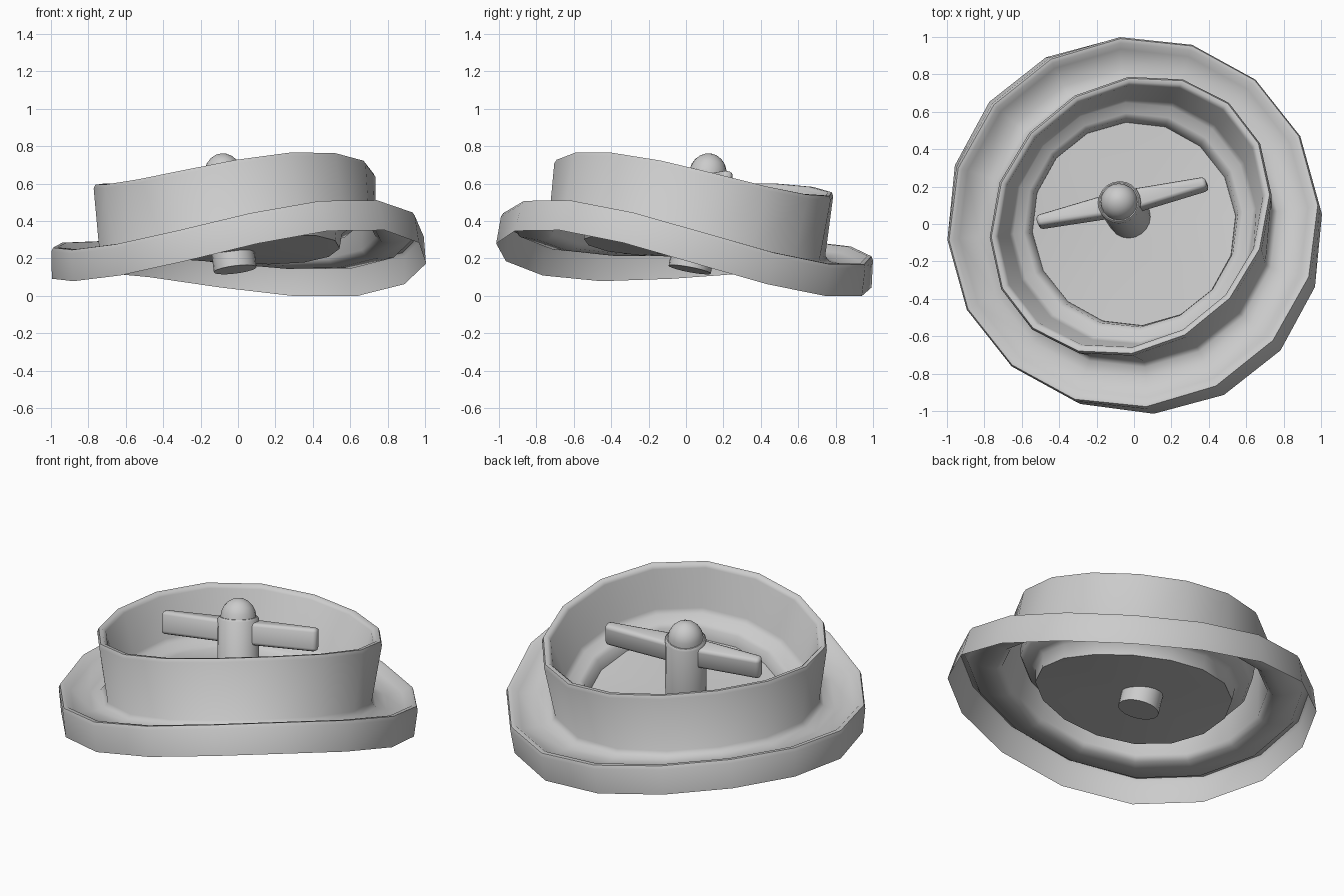
import bpy, bmesh, math
from mathutils import Vector

if "Cube" in bpy.data.objects:
    bpy.data.objects.remove(bpy.data.objects["Cube"])

SIDES = 16
PHASE = math.radians(4.7)
S = math.sqrt(0.5)


def warp(x, y, z):
    """Tilt and saddle-bend along the diagonal, heights follow the bent normal."""
    u, v = (x - y) * S, (x + y) * S
    dz = 0.115 * u - 0.045 * v + 0.093 * (u * u - v * v) - 0.003
    lean = z - 0.25
    u, v = u - (0.115 + 0.186 * u) * lean, v + (0.045 + 0.186 * v) * lean
    return Vector(((u + v) * S, (v - u) * S, z + dz))


def finish(bm, name, angle=40):
    bmesh.ops.recalc_face_normals(bm, faces=bm.faces)
    me = bpy.data.meshes.new(name)
    bm.to_mesh(me)
    bm.free()
    ob = bpy.data.objects.new(name, me)
    bpy.context.collection.objects.link(ob)
    bpy.ops.object.select_all(action='DESELECT')
    ob.select_set(True)
    bpy.context.view_layer.objects.active = ob
    bpy.ops.object.shade_smooth_by_angle(angle=math.radians(angle))
    return ob


def lathe(name, profile, fn, sides, phase=0.0, caps=(False, False), angle=40):
    """Revolve (radius, height) points, each passed through fn."""
    bm = bmesh.new()
    rings = []
    for r, z in profile:
        angs = [phase + 2 * math.pi * i / sides for i in range(sides)]
        rings.append([bm.verts.new(fn(r * math.cos(a), r * math.sin(a), z)) for a in angs])
    for a, b in zip(rings, rings[1:]):
        for i in range(sides):
            j = (i + 1) % sides
            bm.faces.new((a[i], a[j], b[j], b[i]))
    for cap, ring, z in ((caps[0], rings[0], profile[0][1]), (caps[1], rings[-1], profile[-1][1])):
        if cap:
            c = bm.verts.new(fn(0, 0, z))
            for i in range(sides):
                bm.faces.new((ring[i], ring[(i + 1) % sides], c))
    return finish(bm, name, angle)


# Thin shell: hanging lip, dished brim, raised wall, inner ledge
shell = [(1.005, 0.15), (0.998, 0.295), (0.988, 0.315), (0.965, 0.315), (0.935, 0.28),
         (0.83, 0.262), (0.77, 0.267), (0.742, 0.295), (0.752, 0.615), (0.742, 0.635),
         (0.722, 0.635), (0.706, 0.615), (0.66, 0.375), (0.64, 0.35),
         (0.585, 0.332), (0.56, 0.315), (0.545, 0.24)]
lathe("brim_and_wall", shell, warp, SIDES, PHASE, angle=58)

# Floor disc closing the bowl
lathe("floor", [(0.545, 0.238), (0.545, 0.252)], warp, SIDES, PHASE, (True, True))

# Leaning hub post with domed cap
base, top = Vector((-0.015, 0.02, 0.14)), Vector((-0.08, 0.118, 0.66))
axis = (top - base).normalized()
length = (top - base).length
quat = Vector((0, 0, 1)).rotation_difference(axis)


def hub_fn(x, y, z):
    return base + quat @ Vector((x, y, z))


lathe("hub_post", [(0.115, 0), (0.115, length - 0.012), (0.105, length)],
      hub_fn, 20, 0, (True, True))
dome = [(0.1 * math.cos(t), length - 0.005 + 0.107 * math.sin(t))
        for t in (math.radians(a) for a in (0, 18, 36, 54, 72, 86))]
lathe("hub_cap", dome, hub_fn, 20, 0, (False, True))

# Two tapered, bevelled blades
centre = Vector((-0.072, 0.107, 0.577))
for name, tip in (("blade_left", Vector((-0.515, 0.008, 0.552))),
                  ("blade_right", Vector((0.39, 0.215, 0.603)))):
    along = (tip - centre).normalized()
    across = axis.cross(along).normalized()
    up = along.cross(across)
    bm = bmesh.new()
    ends = []
    for p, w, h in ((centre, 0.062, 0.064), (tip, 0.030, 0.066)):
        ends.append([bm.verts.new(p + across * w * sx + up * h * sz)
                     for sx, sz in ((-1, -1), (1, -1), (1, 1), (-1, 1))])
    bm.faces.new(ends[0])
    bm.faces.new(ends[1][::-1])
    for i in range(4):
        j = (i + 1) % 4
        bm.faces.new((ends[0][i], ends[0][j], ends[1][j], ends[1][i]))
    bmesh.ops.recalc_face_normals(bm, faces=bm.faces)
    bmesh.ops.bevel(bm, geom=list(bm.edges), offset=0.02, segments=2,
                    profile=0.5, affect='EDGES')
    finish(bm, name, 50)
